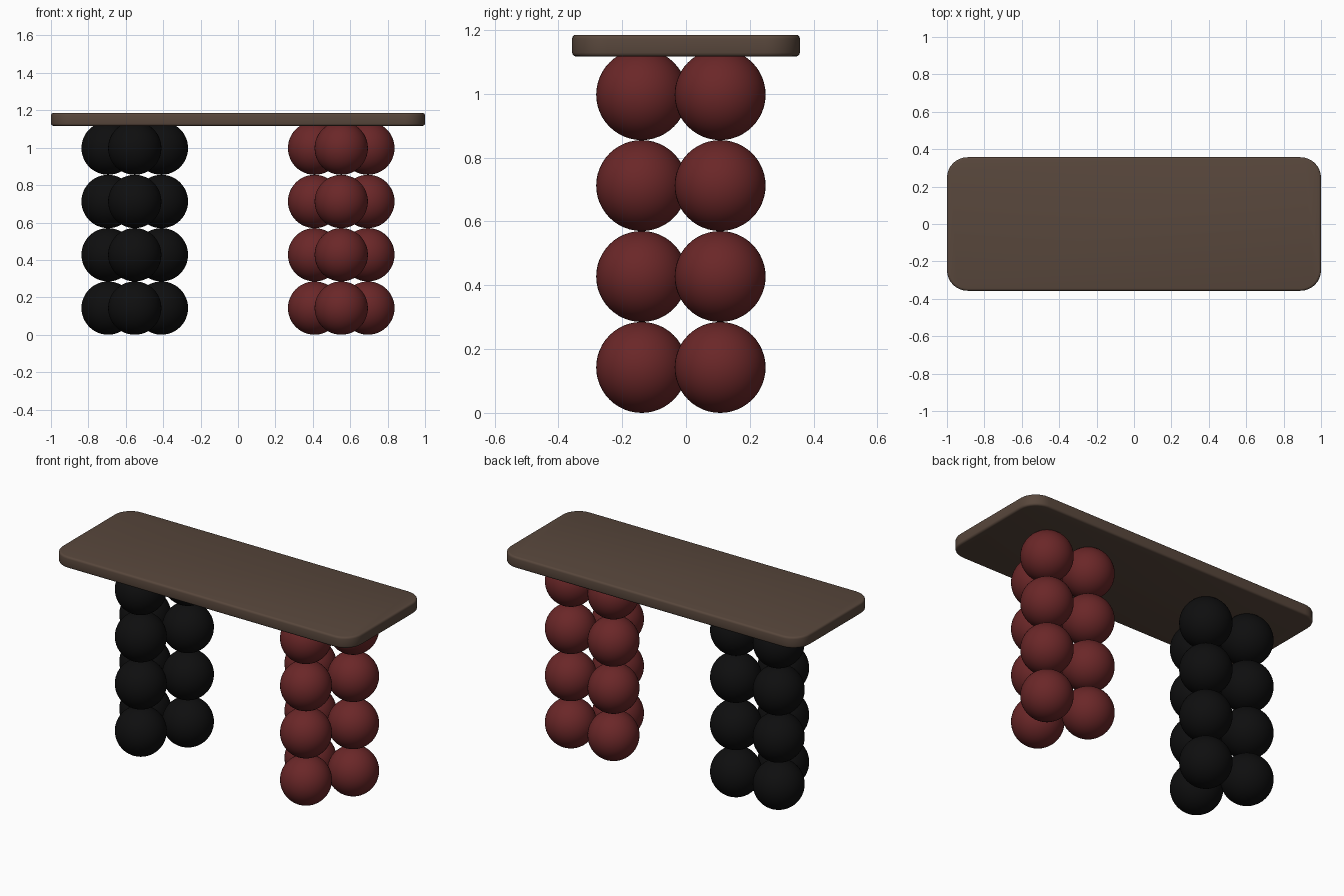
import bpy
import bmesh
import math

cube = bpy.data.objects.get("Cube")
if cube:
    bpy.data.objects.remove(cube, do_unlink=True)


def make_material(name, colour):
    mat = bpy.data.materials.new(name)
    mat.use_nodes = True
    rgba = (*colour, 1)
    mat.diffuse_color = rgba
    mat.node_tree.nodes["Principled BSDF"].inputs["Base Color"].default_value = rgba
    return mat


def finish(bm, name, mat, location):
    mesh = bpy.data.meshes.new(name)
    bm.to_mesh(mesh)
    bm.free()
    mesh.materials.append(mat)
    obj = bpy.data.objects.new(name, mesh)
    obj.location = location
    bpy.context.collection.objects.link(obj)
    bpy.ops.object.select_all(action='DESELECT')
    obj.select_set(True)
    bpy.context.view_layer.objects.active = obj
    bpy.ops.object.shade_smooth_by_angle(angle=math.radians(35))
    return obj


brown = make_material("dark_brown", (0.098, 0.063, 0.045))
red = make_material("dark_red", (0.145, 0.020, 0.021))
black = make_material("black", (0.0045, 0.0045, 0.0047))

# Table top: slab with rounded plan corners and softly rounded rims
LENGTH, DEPTH, BOTTOM, TOP = 2.0, 0.714, 1.117, 1.185
bm = bmesh.new()
bmesh.ops.create_cube(bm, size=1)
bmesh.ops.scale(bm, vec=(LENGTH, DEPTH, TOP - BOTTOM), verts=bm.verts)
uprights = [e for e in bm.edges if abs(e.verts[0].co.z - e.verts[1].co.z) > 0.01]
bmesh.ops.bevel(bm, geom=uprights, offset=0.11, segments=8, profile=0.5, affect='EDGES')
rims = [e for e in bm.edges if abs(e.verts[0].co.z - e.verts[1].co.z) < 0.001
        and any(abs(f.normal.z) < 0.5 for f in e.link_faces)]
bmesh.ops.bevel(bm, geom=rims, offset=0.012, segments=3, profile=0.5, affect='EDGES')
finish(bm, "table_top", brown, (0, 0, (TOP + BOTTOM) / 2))

# Legs: four layers of three touching balls, one ball in front and two behind
RADIUS = 0.1425
FRONT_Y, BACK_Y = -0.139, 0.107
for name, x, mat in (("left_leg", 0.552, red), ("right_leg", -0.552, black)):
    for layer in range(4):
        z = RADIUS * (2 * layer + 1)
        for spot, dx, y in (("front", 0, FRONT_Y),
                            ("back_left", RADIUS, BACK_Y),
                            ("back_right", -RADIUS, BACK_Y)):
            bm = bmesh.new()
            bmesh.ops.create_uvsphere(bm, u_segments=48, v_segments=24, radius=RADIUS)
            finish(bm, f"{name}_{spot}_ball_{layer + 1}", mat, (x + dx, y, z))
